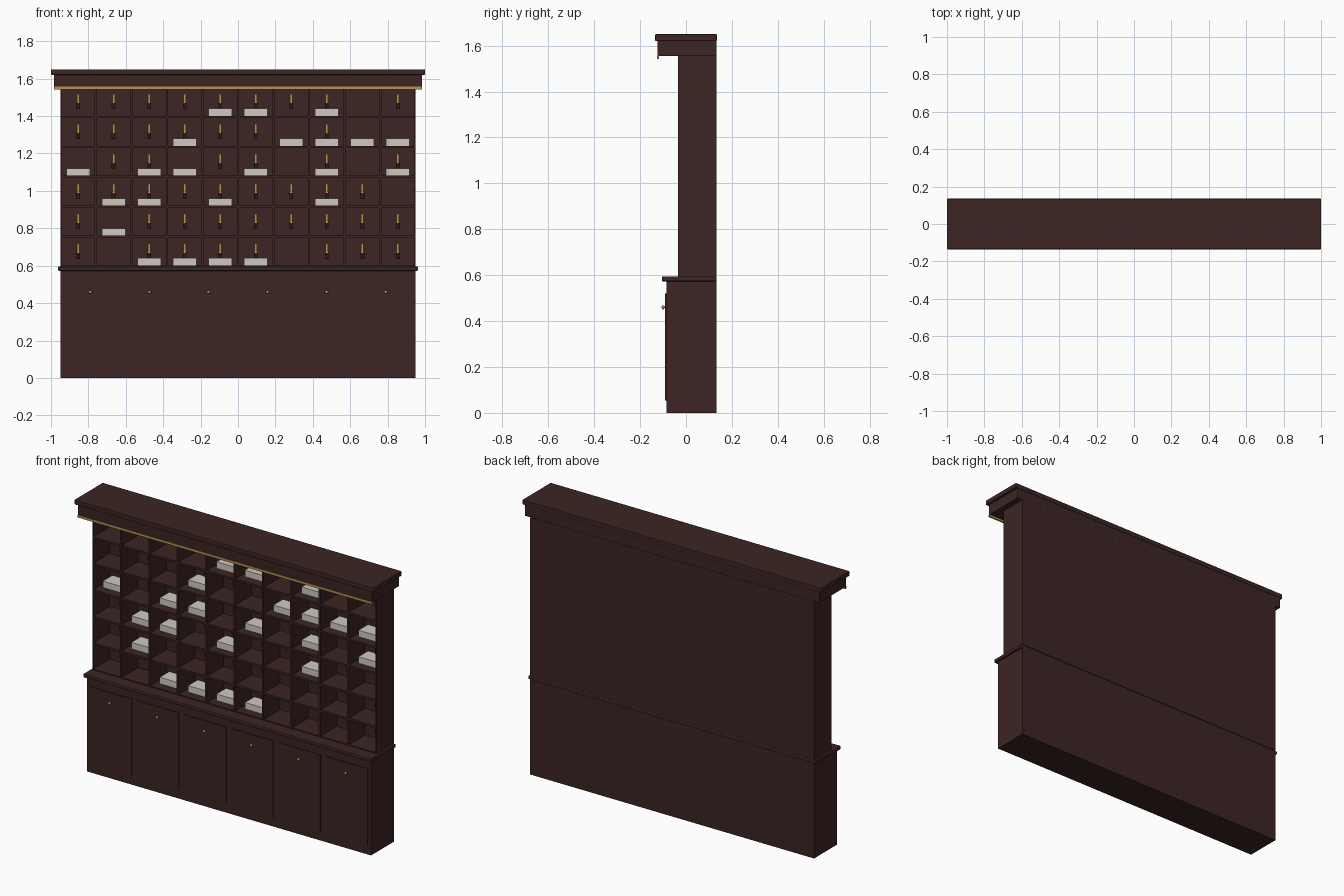
import bpy
import math

if "Cube" in bpy.data.objects:
    bpy.data.objects.remove(bpy.data.objects["Cube"])


def material(name, r, g, b, metallic=0.0):
    m = bpy.data.materials.new(name)
    m.use_nodes = True
    m.diffuse_color = (r, g, b, 1)
    bsdf = next(n for n in m.node_tree.nodes if n.type == 'BSDF_PRINCIPLED')
    bsdf.inputs["Base Color"].default_value = (r, g, b, 1)
    bsdf.inputs["Metallic"].default_value = metallic
    bsdf.inputs["Roughness"].default_value = 0.6
    return m


WOOD = material("dark_wood", 0.045, 0.018, 0.017)
BRASS = material("brass", 0.48, 0.30, 0.08)
PAPER = material("paper", 0.62, 0.59, 0.53)
TAG = material("dark_tag", 0.020, 0.010, 0.009)


def box(name, x, y, z, mat, bevel=0.0):
    """Box given by its (low, high) range along each axis."""
    bpy.ops.mesh.primitive_cube_add(size=1)
    o = bpy.context.object
    o.name = name
    for v in o.data.vertices:
        v.co = [r[0] if c < 0 else r[1] for c, r in zip(v.co, (x, y, z))]
    o.data.materials.append(mat)
    if bevel:
        mod = o.modifiers.new("edge_rounding", 'BEVEL')
        mod.width, mod.segments = bevel, 2
    return o


def rod(name, x, y, z, radius, mat):
    """Small cylinder running front to back."""
    bpy.ops.mesh.primitive_cylinder_add(
        vertices=12, radius=radius, depth=y[1] - y[0],
        location=(x, sum(y) / 2, z), rotation=(math.pi / 2, 0, 0))
    o = bpy.context.object
    o.name = name
    o.data.materials.append(mat)
    bpy.ops.object.shade_smooth_by_angle()


HALF, BACK, FRONT = 0.95, 0.133, -0.035
COLS, ROWS = 10, 6
Z0, Z1 = 0.595, 1.555
PITCH_X, PITCH_Z = 2 * HALF / COLS, (Z1 - Z0) / ROWS

# Base cabinet, counter ledge and crown
box("base_cabinet", (-HALF, HALF), (-0.085, BACK), (0, 0.575), WOOD)
box("counter_ledge", (-0.963, 0.963), (-0.105, BACK), (0.573, 0.595), WOOD, 0.005)
box("crown_frieze", (-0.985, 0.985), (-0.124, BACK), (1.555, 1.622), WOOD, 0.002)
box("crown_top", (-1, 1), (-0.135, 0.135), (1.62, 1.65), WOOD, 0.004)
box("brass_trim", (-0.985, 0.985), (-0.127, -0.117), (1.543, 1.557), BRASS)

# Doors with brass knobs
for i in range(6):
    x = (i - 2.5) * 0.316
    box(f"door_{i + 1}", (x - 0.14, x + 0.14), (-0.091, -0.08), (0.055, 0.52), WOOD)
    rod(f"knob_stem_{i + 1}", x, (-0.1, -0.09), 0.46, 0.004, BRASS)
    bpy.ops.mesh.primitive_uv_sphere_add(segments=16, ring_count=8, radius=0.009,
                                         location=(x, -0.1, 0.46))
    knob = bpy.context.object
    knob.name = f"knob_{i + 1}"
    knob.scale.y = 0.7
    knob.data.materials.append(BRASS)
    bpy.ops.object.shade_smooth_by_angle()

# Pigeonhole carcass
box("rack_back", (-HALF, HALF), (0.122, BACK), (Z0, Z1), WOOD)
for i in range(COLS + 1):
    x = -HALF + i * PITCH_X
    low, high = max(x - 0.006, -HALF), min(x + 0.006, HALF)
    box(f"divider_{i}", (low, high), (FRONT, 0.125), (Z0, Z1), WOOD)
for j in range(ROWS + 1):
    z = Z0 + j * PITCH_Z
    low, high = max(z - 0.006, Z0), min(z + 0.006, Z1)
    box(f"shelf_{j}", (-HALF, HALF), (FRONT + 0.002, 0.125), (low, high), WOOD)

# Contents of each row, top first: columns with letters, columns without a key
LETTERS = ["457", "36789", "023579", "1247", "1", "2345"]
NO_KEY = ["8", "689", "0368", "9", "1", "16"]

for j in range(ROWS):
    z = Z0 + (ROWS - 1 - j) * PITCH_Z
    for i in range(COLS):
        x = -HALF + (i + 0.5) * PITCH_X
        cell = f"{j + 1}_{i + 1}"
        rod("hook_" + cell, x, (0.098, 0.124), z + 0.121, 0.003, BRASS)
        if str(i) not in NO_KEY[j]:
            box("key_" + cell, (x - 0.007, x + 0.007), (0.102, 0.108),
                (z + 0.074, z + 0.122), BRASS)
            box("key_tag_" + cell, (x - 0.01, x + 0.01), (0.103, 0.109),
                (z + 0.042, z + 0.078), TAG)
        if str(i) in LETTERS[j]:
            box("letters_" + cell, (x - 0.063, x + 0.063), (0.02, 0.112),
                (z + 0.006, z + 0.045), PAPER)
